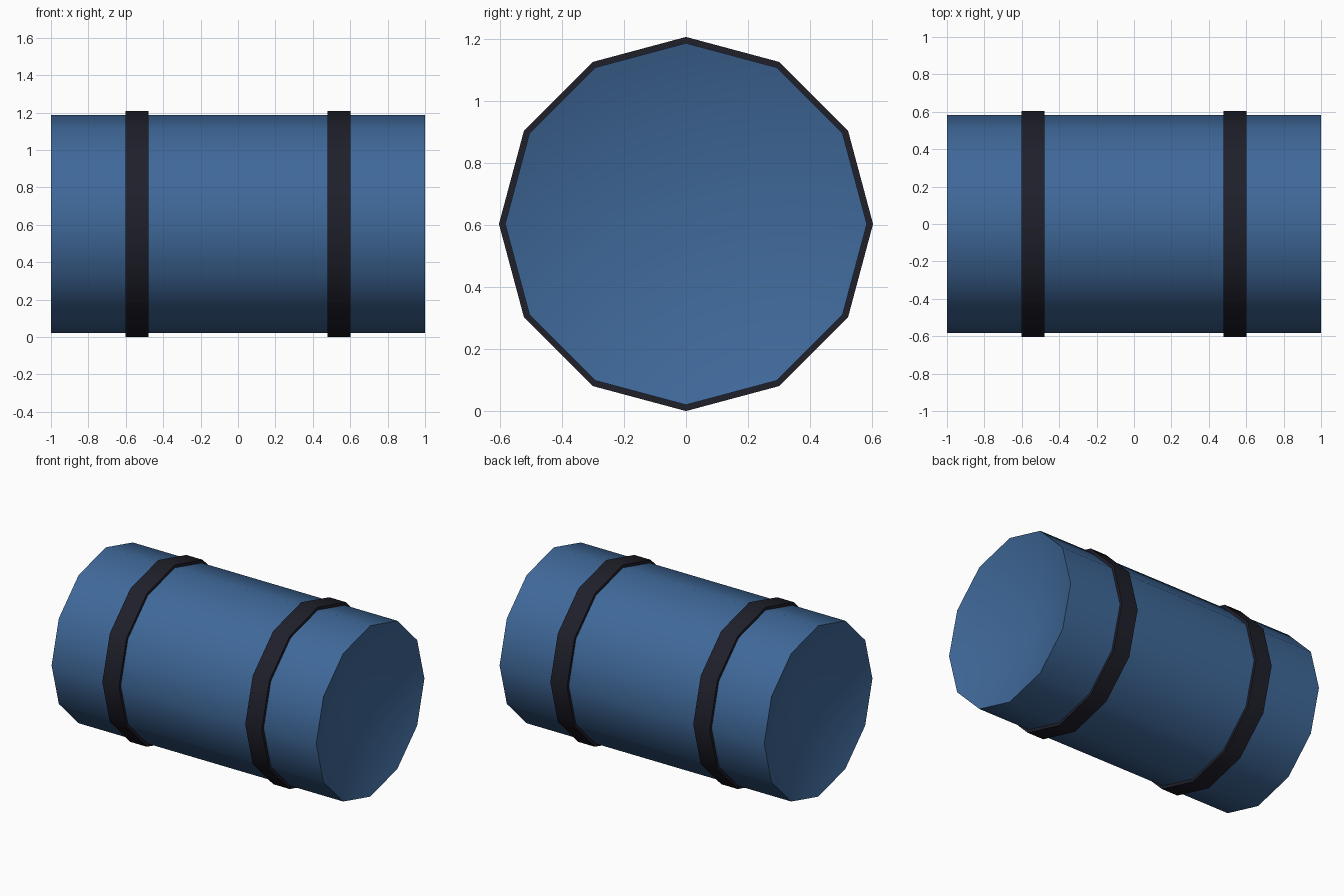
import bpy
import bmesh
import math

cube = bpy.data.objects.get("Cube")
if cube:
    bpy.data.objects.remove(cube, do_unlink=True)

SIDES = 12
AXIS_HEIGHT = 0.604


def make_material(name, color):
    mat = bpy.data.materials.new(name)
    mat.use_nodes = True
    mat.diffuse_color = color
    mat.node_tree.nodes["Principled BSDF"].inputs["Base Color"].default_value = color
    return mat


def make_drum(name, x, radius, length, mat):
    """Twelve-sided cylinder lying along x with a corner pointing up."""
    bpy.ops.mesh.primitive_cylinder_add(
        vertices=SIDES, radius=radius, depth=length,
        location=(x, 0, AXIS_HEIGHT), rotation=(0, math.pi / 2, 0))
    obj = bpy.context.object
    obj.name = name
    obj.data.materials.append(mat)
    bpy.ops.object.transform_apply(location=False, rotation=True, scale=True)
    return obj


def smooth(obj):
    bpy.ops.object.select_all(action="DESELECT")
    obj.select_set(True)
    bpy.context.view_layer.objects.active = obj
    bpy.ops.object.shade_smooth_by_angle(angle=math.radians(40))


def dish_ends(obj, depth):
    """Sink the centre of each end cap into a shallow cone."""
    bm = bmesh.new()
    bm.from_mesh(obj.data)
    caps = [f for f in bm.faces if abs(f.normal.x) > 0.9]
    for v in bmesh.ops.poke(bm, faces=caps)["verts"]:
        v.co.x -= math.copysign(depth, v.co.x)
    bm.to_mesh(obj.data)
    bm.free()


blue = make_material("blue fabric", (0.050, 0.140, 0.32, 1))
black = make_material("dark strap", (0.014, 0.014, 0.024, 1))

# Rolled body with sunken ends
body = make_drum("roll_body", 0, 0.584, 2.0, blue)
dish_ends(body, 0.2)
smooth(body)

# Straps around the roll
for side, sign in (("left", 1), ("right", -1)):
    smooth(make_drum(f"{side}_strap", sign * 0.54, AXIS_HEIGHT, 0.125, black))
